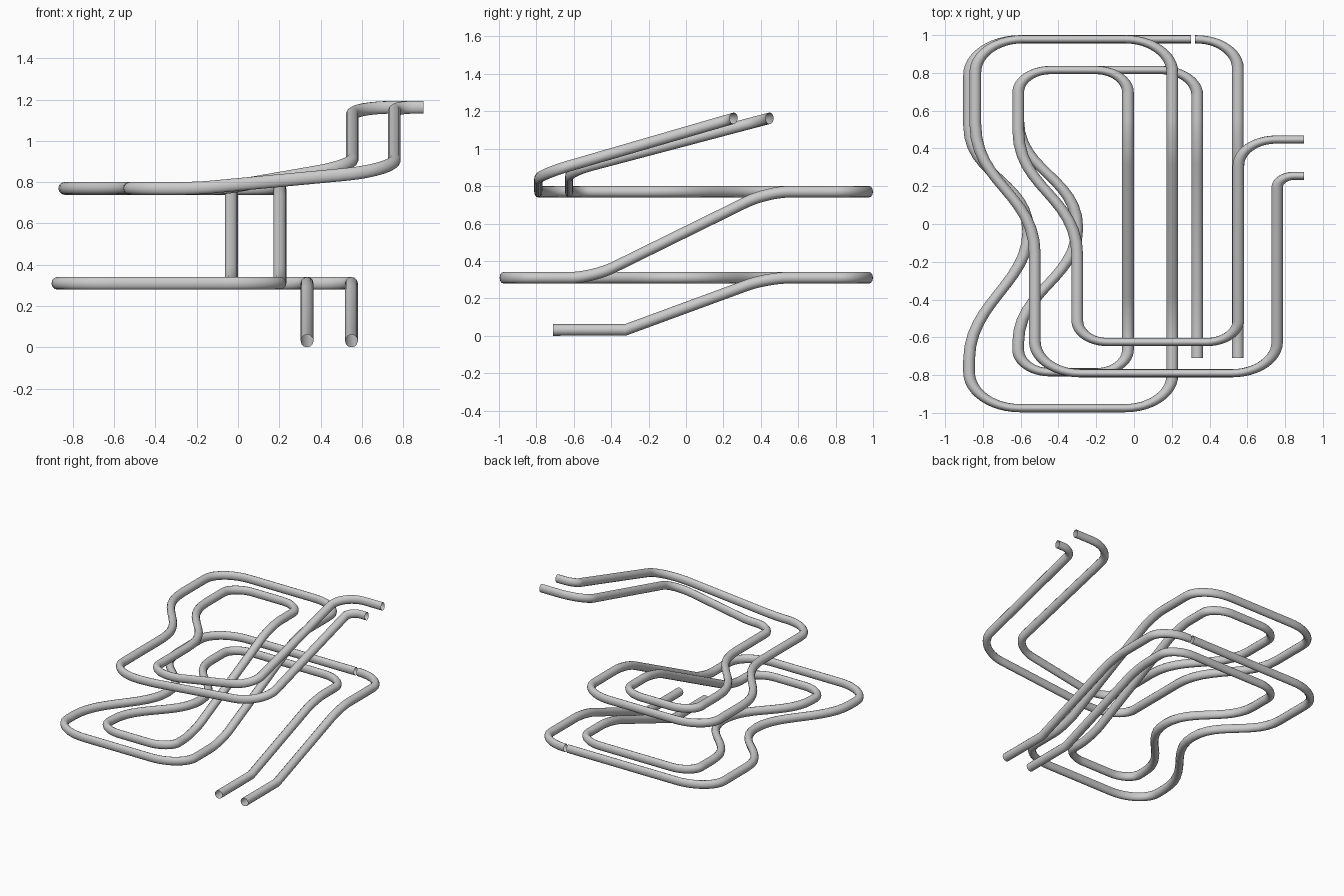
import bpy
from mathutils import Vector

if "Cube" in bpy.data.objects:
    bpy.data.objects.remove(bpy.data.objects["Cube"])

SQUASH = 0.7      # the whole run is flattened along y
RADIUS = 0.031
Z0, Z1, Z2, Z3 = 0.031, 0.31, 0.77, 1.163   # floor, lower loop, upper loop, exit


def tube(name, pts):
    """Pipe along (x, y, z, d): d > 0 rounded corner, 0 sharp point, < 0 S-bend point running along -y."""
    P = [Vector((x, y / SQUASH, z)) for x, y, z, d in pts]
    D = [p[3] for p in pts]
    knots = []    # (position, left handle, right handle); None = straight
    for i, (p, d) in enumerate(zip(P, D)):
        if d == 0:
            knots.append((p, None, None))
        elif d > 0:
            a = p + (P[i - 1] - p).normalized() * d
            b = p + (P[i + 1] - p).normalized() * d
            knots.append((a, None, a.lerp(p, 0.55)))
            knots.append((b, b.lerp(p, 0.55), None))
        else:
            up = -d / SQUASH if D[i - 1] < 0 else 0.01
            down = -d / SQUASH if D[i + 1] < 0 else 0.01
            knots.append((p, p + Vector((0, up, 0)), p - Vector((0, down, 0))))

    cu = bpy.data.curves.new(name, 'CURVE')
    cu.dimensions = '3D'
    cu.resolution_u = 12
    cu.bevel_depth = RADIUS
    cu.bevel_resolution = 4
    sp = cu.splines.new('BEZIER')
    sp.bezier_points.add(len(knots) - 1)
    for bp, (co, left, right) in zip(sp.bezier_points, knots):
        bp.co = co
        bp.handle_left_type = 'FREE' if left else 'VECTOR'
        bp.handle_right_type = 'FREE' if right else 'VECTOR'
        if left:
            bp.handle_left = left
        if right:
            bp.handle_right = right
    ob = bpy.data.objects.new(name, cu)
    ob.scale = (1, SQUASH, 1)
    bpy.context.collection.objects.link(ob)
    bpy.ops.object.select_all(action='DESELECT')
    bpy.context.view_layer.objects.active = ob
    ob.select_set(True)
    bpy.ops.object.convert(target='MESH')
    bpy.ops.object.shade_smooth()


def entry(name, x, y, d, x_end):
    # straight floor section, ramp up and turn onto the lower loop
    tube(name, [(x, -0.71, Z0, 0), (x, -0.325, Z0, 0), (x, 0.435, Z1, 0.16),
                (x, y, Z1, d), (x_end, y, Z1, 0)])


entry("outer_entry_rail", 0.55, 0.978, 0.22, 0.322)
entry("inner_entry_rail", 0.335, 0.815, 0.19, 0.13)

# outer rail: lower loop, ramp, upper loop, rising exit
tube("outer_loop_rail", [
    (0.302, 0.978, Z1, 0), (-0.873, 0.978, Z1, 0.27),
    (-0.873, 0.52, Z1, -0.27), (-0.56, -0.04, Z1, -0.27), (-0.873, -0.72, Z1, -0.3),
    (-0.873, -0.975, Z1, 0.27), (0.203, -0.975, Z1, 0.25),
    (0.203, -0.5, Z1, 0.17), (0.203, 0.435, Z2, 0.17),
    (0.203, 0.978, Z2, 0.25), (-0.84, 0.978, Z2, 0.25),
    (-0.84, 0.53, Z2, -0.32), (-0.525, -0.16, Z2, -0.32),
    (-0.525, -0.79, Z2, 0.24), (-0.2, -0.79, Z2, 0.08),
    (0.758, -0.79, 0.86, 0.24), (0.758, 0.255, Z3, 0.09), (0.9, 0.255, Z3, 0)])

# inner rail: same run, tighter
tube("inner_loop_rail", [
    (0.13, 0.815, Z1, 0), (-0.613, 0.815, Z1, 0.17),
    (-0.613, 0.55, Z1, -0.27), (-0.3, -0.02, Z1, -0.27), (-0.613, -0.63, Z1, -0.28),
    (-0.613, -0.785, Z1, 0.17), (-0.032, -0.785, Z1, 0.17),
    (-0.032, -0.5, Z1, 0.17), (-0.032, 0.435, Z2, 0.17),
    (-0.032, 0.815, Z2, 0.17), (-0.613, 0.815, Z2, 0.17),
    (-0.613, 0.5, Z2, -0.32), (-0.3, -0.17, Z2, -0.32),
    (-0.3, -0.625, Z2, 0.16), (-0.08, -0.625, Z2, 0.05),
    (0.553, -0.625, 0.88, 0.17), (0.553, 0.447, Z3, 0.2), (0.9, 0.447, Z3, 0)])
